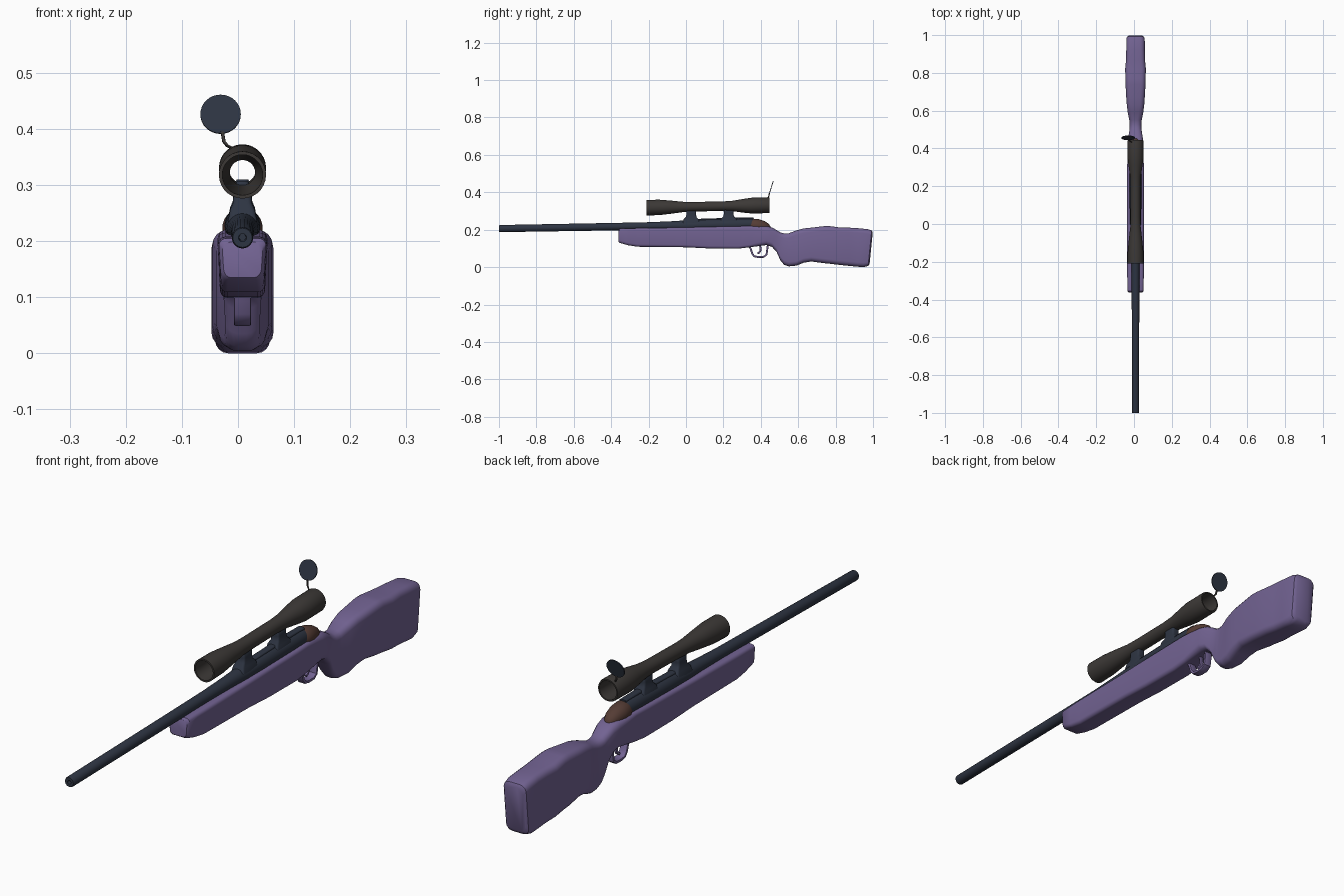
import bpy, bmesh, math
from mathutils import Vector

CX = 0.008  # common centre plane of all main parts


def material(name, rgb):
    m = bpy.data.materials.new(name)
    m.diffuse_color = (*rgb, 1)
    return m


PURPLE = material("purple", (0.17, 0.125, 0.29))
NAVY = material("navy", (0.027, 0.035, 0.055))
CHARCOAL = material("charcoal", (0.045, 0.04, 0.037))
BROWN = material("brown", (0.09, 0.045, 0.035))


def loft(name, rings, mat, closed=False, caps=True, angle=40):
    """Skin a list of equal-length point rings."""
    bm = bmesh.new()
    vs = [[bm.verts.new(p) for p in ring] for ring in rings]
    n = len(vs[0])
    pairs = list(zip(vs, vs[1:])) + ([(vs[-1], vs[0])] if closed else [])
    for a, b in pairs:
        for i in range(n):
            j = (i + 1) % n
            bm.faces.new((a[i], a[j], b[j], b[i]))
    if caps and not closed:
        bm.faces.new(vs[0])
        bm.faces.new(vs[-1])
    bmesh.ops.recalc_face_normals(bm, faces=bm.faces)
    me = bpy.data.meshes.new(name)
    bm.to_mesh(me)
    bm.free()
    me.materials.append(mat)
    ob = bpy.data.objects.new(name, me)
    bpy.context.collection.objects.link(ob)
    bpy.ops.object.select_all(action='DESELECT')
    ob.select_set(True)
    bpy.context.view_layer.objects.active = ob
    bpy.ops.object.shade_smooth_by_angle(angle=math.radians(angle))
    return ob


def rounded_rect(hw, hh, r, seg=5):
    """Outline of a rounded rectangle centred on the origin."""
    r = min(r, hw * 0.95, hh * 0.95)
    pts = []
    for k, (sx, sz) in enumerate(((1, 1), (-1, 1), (-1, -1), (1, -1))):
        for i in range(seg):
            a = math.pi / 2 * (k + i / (seg - 1))
            pts.append((sx * (hw - r) + r * math.cos(a), sz * (hh - r) + r * math.sin(a)))
    return pts


def lathe(name, stations, mat, n=28, **kw):
    """Round body along y: stations are (y, centre z, radius)."""
    rings = [[(CX + r * math.cos(2 * math.pi * i / n), y, z + r * math.sin(2 * math.pi * i / n))
              for i in range(n)] for y, z, r in stations]
    return loft(name, rings, mat, **kw)


def sweep(name, path, hx, ht, mat, hx_end=None):
    """Flat strip with a rounded section following a path."""
    rings = []
    P = [Vector(p) for p in path]
    for i, p in enumerate(P):
        t = (P[min(i + 1, len(P) - 1)] - P[max(i - 1, 0)]).normalized()
        side = Vector((1, 0, 0))
        nrm = t.cross(side).normalized()
        rings.append([p + side * u + nrm * v for u, v in rounded_rect(hx, ht, ht * 0.5, 3)])
    return loft(name, rings, mat)


# Stock: y, bottom z, top z, half width
stock = [
    (-0.362, 0.135, 0.198, 0.037), (-0.355, 0.130, 0.205, 0.043), (-0.31, 0.117, 0.207, 0.044),
    (-0.26, 0.109, 0.208, 0.045), (0.00, 0.106, 0.212, 0.045), (0.12, 0.100, 0.215, 0.045),
    (0.28, 0.099, 0.218, 0.045), (0.34, 0.106, 0.220, 0.044), (0.43, 0.118, 0.219, 0.042),
    (0.46, 0.108, 0.212, 0.038), (0.485, 0.080, 0.198, 0.034), (0.505, 0.035, 0.185, 0.031),
    (0.525, 0.012, 0.180, 0.031), (0.55, 0.004, 0.181, 0.033), (0.59, 0.008, 0.196, 0.041),
    (0.63, 0.024, 0.207, 0.046), (0.67, 0.030, 0.211, 0.049), (0.74, 0.021, 0.219, 0.053),
    (0.77, 0.018, 0.219, 0.053), (0.82, 0.012, 0.212, 0.055), (0.87, 0.007, 0.211, 0.050),
    (0.92, 0.002, 0.208, 0.049), (0.965, 0.000, 0.203, 0.049), (0.988, 0.006, 0.196, 0.046),
    (0.995, 0.016, 0.186, 0.038)]
rings = []
for y, zb, zt, hw in stock:
    r = 0.014 if y < 0.4 else 0.024
    hh, zc = (zt - zb) / 2, (zt + zb) / 2
    lean = 0.10 if y > 0.96 else 0.0  # sloped butt end
    taper = 0.12 if y < 0.4 else 0.0  # forestock is narrower below
    rings.append([(CX + u * (1 - taper * (hh - v) / (2 * hh)), y + lean * (v - 0.05), zc + v)
                  for u, v in rounded_rect(hw, hh, r)])
loft("stock", rings, PURPLE)

# Barrel and receiver, with a small bore at the muzzle
lathe("barrel", [(-0.93, 0.207, 0.006), (-1.0, 0.206, 0.007), (-1.0, 0.206, 0.017),
                 (-0.995, 0.206, 0.019), (-0.4, 0.216, 0.020), (-0.2, 0.219, 0.021),
                 (-0.08, 0.221, 0.024), (0.0, 0.222, 0.028), (0.1, 0.225, 0.031),
                 (0.34, 0.229, 0.032), (0.37, 0.229, 0.028)], NAVY)
# Rear bolt shroud
lathe("bolt_shroud", [(0.345, 0.224, 0.030), (0.36, 0.223, 0.036), (0.39, 0.221, 0.035),
                      (0.42, 0.217, 0.029), (0.44, 0.213, 0.020), (0.452, 0.21, 0.008)], BROWN)

# Scope: hollow tube, outer profile out and inner profile back
outer = [(-0.21, 0.042), (-0.14, 0.041), (-0.08, 0.035), (-0.01, 0.027), (0.04, 0.0255),
         (0.2, 0.0255), (0.25, 0.028), (0.31, 0.037), (0.35, 0.042), (0.44, 0.042), (0.446, 0.040)]
inner = [(0.446, 0.035), (0.35, 0.034), (0.25, 0.0235), (0.0, 0.0225), (-0.14, 0.034), (-0.21, 0.036)]
lathe("scope", [(y, 0.322 + 0.0195 * y, r) for y, r in outer + inner], CHARCOAL, closed=True)

# Two scope mounts with flared feet and tops
for i, y0 in enumerate((0.028, 0.228)):
    z0 = 0.004 * i
    prof = [(0.235, 0.026, 0.046), (0.256, 0.022, 0.040), (0.268, 0.017, 0.028),
            (0.285, 0.016, 0.025), (0.298, 0.015, 0.027), (0.306, 0.010, 0.024)]
    loft(f"scope_mount_{i + 1}", [[(CX + u, y0 + v, z + z0) for u, v in rounded_rect(hx, hy, 0.008)]
                                  for z, hx, hy in prof], NAVY)
# Low rail joining the mounts
loft("mount_rail", [[(CX + u, y, z + v) for u, v in rounded_rect(0.013, 0.012, 0.006)]
                    for y, z in ((0.0, 0.244), (0.28, 0.253), (0.36, 0.252))], NAVY)

# Open lens cap: tilted disc and bent hinge arm
c, tilt = Vector((-0.031, 0.456, 0.426)), math.radians(17)
up = Vector((0, math.sin(tilt), math.cos(tilt)))
nrm = Vector((0, math.cos(tilt), -math.sin(tilt)))
circle = [2 * math.pi * i / 32 for i in range(32)]
loft("lens_cap", [[c + nrm * d + Vector((0.036 * math.cos(a), 0, 0)) + up * 0.036 * math.sin(a)
                   for a in circle] for d in (-0.002, 0.002)], NAVY)
sweep("cap_hinge", [(-0.008, 0.432, 0.364), (-0.019, 0.438, 0.370), (-0.025, 0.442, 0.377),
                    (-0.028, 0.446, 0.395)], 0.003, 0.003, CHARCOAL)

# Trigger guard loop and trigger
sweep("trigger_guard", [(CX, 0.338, 0.112), (CX, 0.347, 0.095), (CX, 0.354, 0.072), (CX, 0.365, 0.058),
                        (CX, 0.385, 0.054), (CX, 0.415, 0.055), (CX, 0.43, 0.066), (CX, 0.434, 0.09),
                        (CX, 0.438, 0.125)], 0.015, 0.005, PURPLE)
sweep("trigger", [(CX, 0.392, 0.125), (CX, 0.398, 0.105), (CX, 0.399, 0.09), (CX, 0.392, 0.078),
                  (CX, 0.382, 0.073)], 0.006, 0.005, PURPLE)
